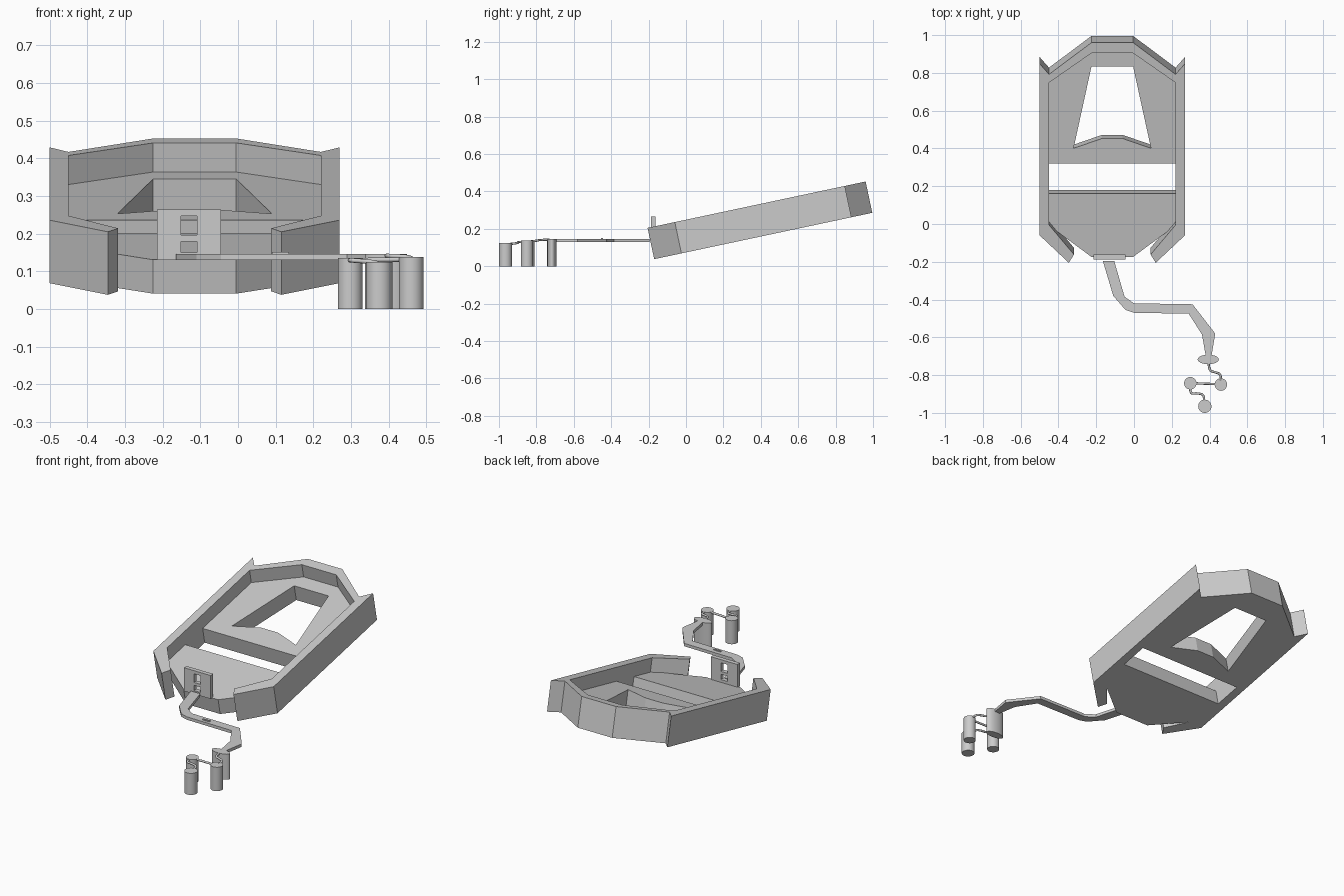
import bpy, bmesh
from math import radians, cos, sin, tau

if "Cube" in bpy.data.objects:
    bpy.data.objects.remove(bpy.data.objects["Cube"])


def prism(name, outline, z0, z1, loc=(0, 0, 0), tilt=0, mirror=False):
    """Extrude an outline from z0 to z1; optionally mirror it across local x = 0."""
    bm = bmesh.new()
    low = [bm.verts.new((x, y, z0)) for x, y in outline]
    top = [bm.verts.new((x, y, z1)) for x, y in outline]
    n = len(outline)
    bm.faces.new(low)
    bm.faces.new(top)
    for i in range(n):
        j = (i + 1) % n
        # leave the seam open so mirrored halves join cleanly
        if mirror and abs(outline[i][0]) < 1e-6 and abs(outline[j][0]) < 1e-6:
            continue
        bm.faces.new((low[i], low[j], top[j], top[i]))
    bmesh.ops.recalc_face_normals(bm, faces=bm.faces)
    # make sure an open half still points outwards
    bm.faces.ensure_lookup_table()
    bm.normal_update()
    if bm.faces[1].normal.z < 0:
        bmesh.ops.reverse_faces(bm, faces=bm.faces)
    me = bpy.data.meshes.new(name)
    bm.to_mesh(me)
    bm.free()
    ob = bpy.data.objects.new(name, me)
    bpy.context.collection.objects.link(ob)
    ob.location = loc
    ob.rotation_euler.x = radians(tilt)
    if mirror:
        ob.modifiers.new("Mirror", "MIRROR")
    return ob


def smooth(ob):
    bpy.ops.object.select_all(action="DESELECT")
    ob.select_set(True)
    bpy.context.view_layer.objects.active = ob
    bpy.ops.object.shade_smooth_by_angle(angle=radians(35))


def post(name, x, y, height, rx, ry):
    ring = [(rx * cos(tau * i / 32), ry * sin(tau * i / 32)) for i in range(32)]
    smooth(prism(name, ring, 0, height, (x, y, 0)))


def wire(name, points):
    cu = bpy.data.curves.new(name, "CURVE")
    cu.dimensions = "3D"
    cu.bevel_depth = 0.006
    cu.bevel_resolution = 2
    cu.use_fill_caps = True
    sp = cu.splines.new("NURBS")
    sp.points.add(len(points) - 1)
    for p, co in zip(sp.points, points):
        p.co = (*co, 1)
    sp.order_u = min(3, len(points))
    sp.use_endpoint_u = True
    ob = bpy.data.objects.new(name, cu)
    bpy.context.collection.objects.link(ob)


# Tilted tray: half outlines in the tray's own plane
tray = dict(loc=(-0.115, -0.17, 0.038), tilt=12, mirror=True)
WALL, FLOOR = 0.171, 0.092
prism("side_walls", [(0.385, 0.149), (0.23, 0), (0.203, 0.045), (0.335, 0.205),
                     (0.335, 1.02), (0.385, 1.078)], 0, WALL, **tray)
prism("back_wall", [(0, 1.192), (0.11, 1.192), (0.335, 1.02), (0.335, 0.975),
                    (0.11, 1.135), (0, 1.135)], 0, WALL, **tray)
prism("front_floor", [(0, 0.015), (0.11, 0.015), (0.335, 0.185), (0.335, 0.358),
                      (0, 0.358)], 0, FLOOR, **tray)
prism("back_floor", [(0, 0.52), (0.335, 0.52), (0.335, 0.975), (0.11, 1.135),
                     (0, 1.135), (0, 1.047), (0.11, 1.047), (0.205, 0.603),
                     (0.055, 0.656), (0, 0.656)], 0, FLOOR, **tray)

# Upright front plate with two windows
prism("front_plate", [(0, 0.265), (0, 0.247), (0.021, 0.247), (0.021, 0.197),
                      (0, 0.197), (0, 0.18), (0.021, 0.18), (0.021, 0.15),
                      (0, 0.15), (0, 0.13), (0.085, 0.13), (0.085, 0.265)],
      0, 0.025, (-0.13, -0.162, 0), 90, True)

# Winding flat path and its small raised patch
prism("walkway", [(-0.165, -0.195), (-0.11, -0.38), (-0.045, -0.455), (0, -0.47),
                  (0.29, -0.475), (0.36, -0.585), (0.38, -0.7), (0.41, -0.7),
                  (0.43, -0.58), (0.31, -0.425), (0, -0.42), (-0.05, -0.385),
                  (-0.105, -0.195)], 0.13, 0.147)
prism("walkway_patch", [(0.09, -0.455), (0.135, -0.455), (0.135, -0.445),
                        (0.09, -0.445)], 0.14, 0.152)

# Posts
post("oval_post", 0.393, -0.717, 0.147, 0.056, 0.025)
post("right_post", 0.46, -0.85, 0.138, 0.033, 0.033)
post("left_post", 0.298, -0.843, 0.136, 0.033, 0.033)
post("front_post", 0.375, -0.965, 0.125, 0.035, 0.035)

# Thin links between the posts
wire("upper_link", [(0.395, -0.73, 0.142), (0.395, -0.775, 0.141), (0.43, -0.785, 0.14),
                    (0.462, -0.795, 0.137), (0.46, -0.83, 0.133)])
wire("middle_link", [(0.32, -0.843, 0.13), (0.44, -0.848, 0.132)])
wire("lower_link", [(0.298, -0.865, 0.13), (0.295, -0.9, 0.13), (0.335, -0.895, 0.127),
                    (0.375, -0.905, 0.123), (0.37, -0.945, 0.119)])
